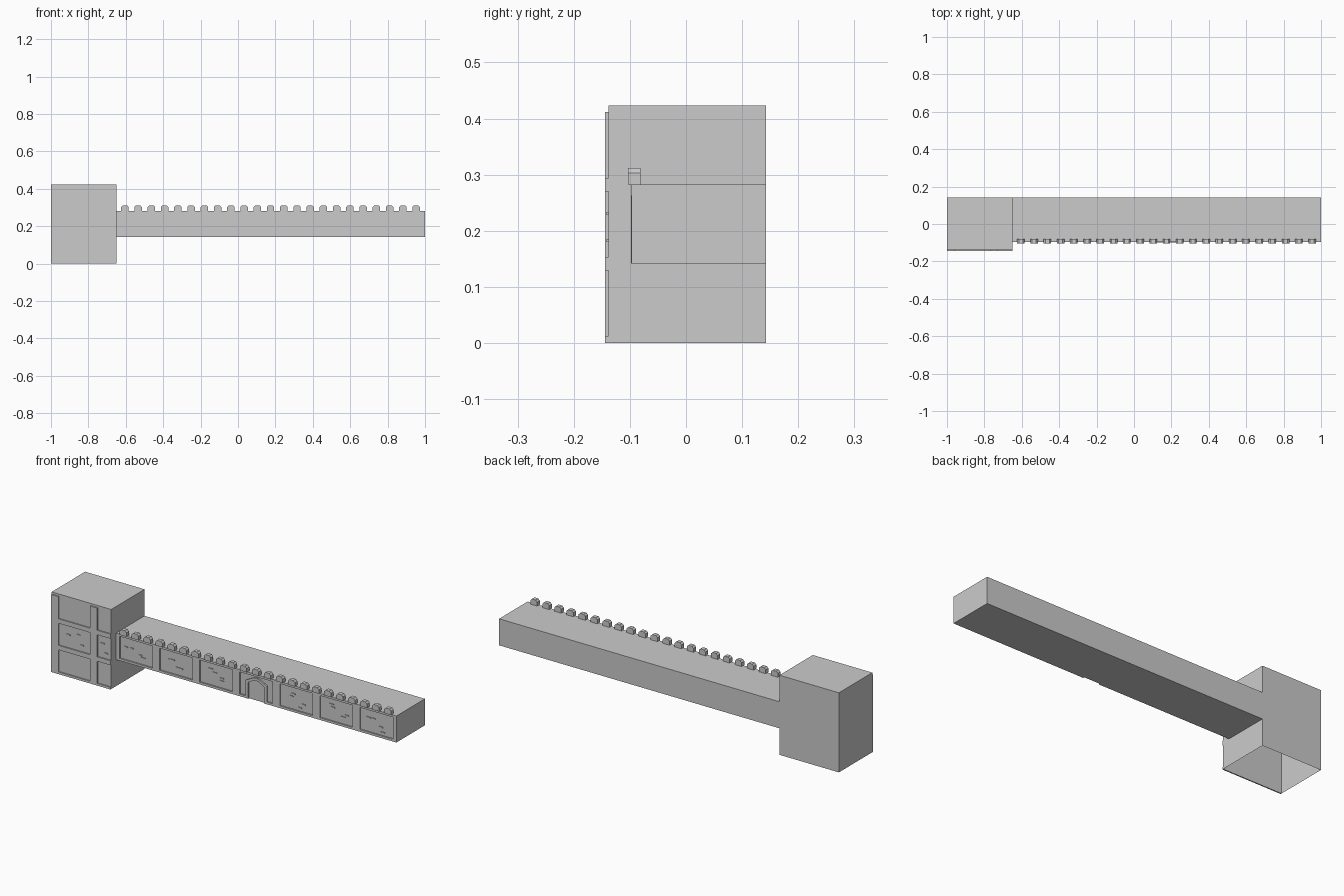
import bpy, bmesh, random

if "Cube" in bpy.data.objects:
    bpy.data.objects.remove(bpy.data.objects["Cube"])

random.seed(4)
M = 1.65 / 7          # facade module width
H = 0.4235 / 3        # facade module height
X0, X1 = -0.65, 1.0   # wall ends
TF, WF = -0.138, -0.090   # sheet planes of tower and wall fronts
BACK = 0.143


def finish(name, bm):
    me = bpy.data.meshes.new(name)
    bm.to_mesh(me)
    bm.free()
    ob = bpy.data.objects.new(name, me)
    bpy.context.collection.objects.link(ob)
    return ob


def box(bm, x0, x1, y0, y1, z0, z1):
    v = [bm.verts.new((x, y, z)) for z in (z0, z1)
         for x, y in ((x0, y0), (x1, y0), (x1, y1), (x0, y1))]
    for f in ((3, 2, 1, 0), (4, 5, 6, 7), (0, 1, 5, 4),
              (1, 2, 6, 5), (2, 3, 7, 6), (3, 0, 4, 7)):
        bm.faces.new([v[i] for i in f])


def prism(bm, pts, y0, y1):
    # extrude an x-z outline along y
    a = [bm.verts.new((x, y0, z)) for x, z in pts]
    b = [bm.verts.new((x, y1, z)) for x, z in pts]
    n = len(pts)
    bm.faces.new(a)
    bm.faces.new(b[::-1])
    for i in range(n):
        j = (i + 1) % n
        bm.faces.new((a[j], a[i], b[i], b[j]))


def shell(name, dims, normals):
    # box with the faces pointing along the given normals left open
    bm = bmesh.new()
    box(bm, *dims)
    bm.normal_update()
    dead = [f for f in bm.faces
            if any((f.normal.x, f.normal.y, f.normal.z)[a] * s > 0.9 for a, s in normals)]
    bmesh.ops.delete(bm, geom=dead, context='FACES')
    return finish(name, bm)


# Main bodies: tower is open underneath, wall is open where it meets the tower
shell("tower_body", (-1, X0, TF, BACK, 0, 3 * H), [(2, -1)])
shell("wall_body", (X0, X1, WF, BACK, H, 2 * H), [(0, -1)])

# Tower timber frame: rails and posts
bm = bmesh.new()
for z0, z1 in ((0, 0.012), (H - 0.012, H + 0.012), (2 * H - 0.012, 2 * H + 0.012)):
    box(bm, -1, X0, TF - 0.006, TF, z0, z1)
for x0, x1 in ((-1, -0.957), (-0.771, -0.728)):
    for za, zb in ((0.012, H - 0.012), (H + 0.012, 2 * H - 0.012), (2 * H + 0.012, 0.412)):
        box(bm, x0, x1, TF - 0.006, TF, za, zb)
finish("tower_frame", bm)

# Wall frame with a gap in the bottom rail for the doorway
DC = X1 - 3.5 * M
bm = bmesh.new()
y0 = WF - 0.007
box(bm, X0, DC - 0.063, y0, WF, H, H + 0.012)
box(bm, DC + 0.063, X1, y0, WF, H, H + 0.012)
box(bm, X0, X1, y0, WF, 2 * H - 0.012, 2 * H)
for i in range(8):
    x = X0 + i * M
    box(bm, max(X0, x - 0.021), min(X1, x + 0.021), y0, WF, H + 0.012, 2 * H - 0.012)
finish("wall_frame", bm)

# Door surround: arch between outer and inner outlines
outer = [(-0.063, H), (-0.063, 0.236), (-0.022, 0.258), (0, 0.263)]
inner = [(-0.047, H), (-0.047, 0.228), (-0.017, 0.246), (0, 0.250)]


def mirrored(pts):
    return [(DC + x, z) for x, z in pts + [(-x, z) for x, z in pts[-2::-1]]]


o, n = mirrored(outer), mirrored(inner)
bm = bmesh.new()
for i in range(len(o) - 1):
    prism(bm, [o[i], n[i], n[i + 1], o[i + 1]], WF - 0.008, WF)
bmesh.ops.recalc_face_normals(bm, faces=bm.faces)
finish("door_surround", bm)

# Battlements along the front edge
bm = bmesh.new()
for i in range(23):
    x = -0.605 + i * 0.0708
    z = 2 * H
    prism(bm, [(x - 0.02, z), (x + 0.02, z), (x + 0.02, 0.303), (x + 0.011, 0.312),
               (x - 0.011, 0.312), (x - 0.02, 0.303)], -0.103, -0.081)
finish("battlements", bm)

# Loose bricks showing in the panels
bm = bmesh.new()
spots = [(0.06, 0.085), (0.085, 0.085), (0.15, 0.055), (0.13, 0.035)]
for k in range(7):
    if k == 3:
        continue
    for dx, dz in spots:
        x = X0 + k * M + dx + random.uniform(-0.015, 0.03)
        z = H + dz + random.uniform(-0.01, 0.015)
        box(bm, x - 0.011, x + 0.011, WF - 0.004, WF, z, z + 0.005)
for x, z in ((-0.9, 0.22), (-0.84, 0.235), (-0.82, 0.185), (-0.70, 0.228), (-0.68, 0.18)):
    box(bm, x - 0.011, x + 0.011, TF - 0.004, TF, z, z + 0.005)
finish("bricks", bm)
